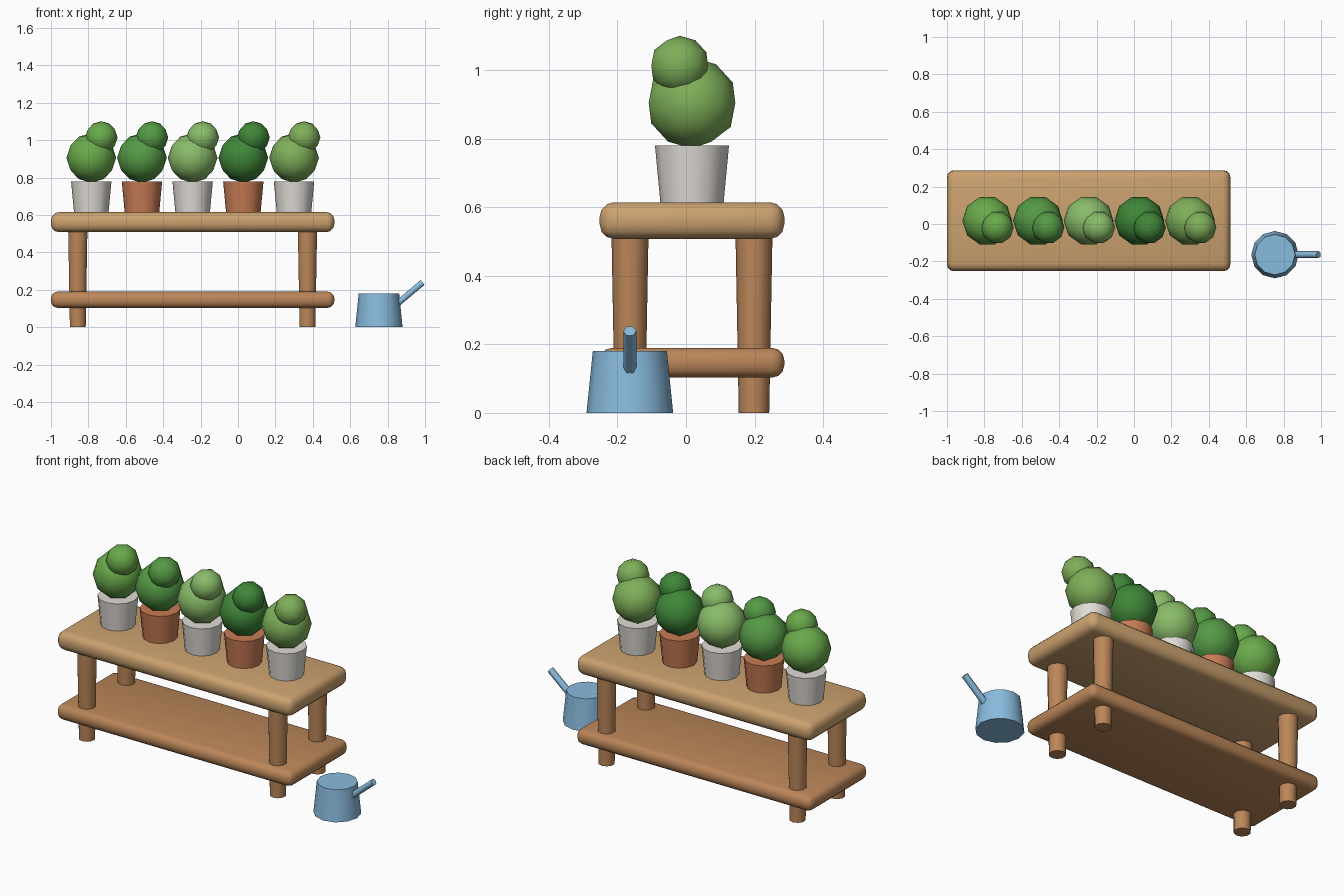
import bpy
from math import radians, pi, sin, cos

if "Cube" in bpy.data.objects:
    bpy.data.objects.remove(bpy.data.objects["Cube"])

CX, CY = -0.2425, 0.0175   # centre of the bench


def material(name, r, g, b):
    m = bpy.data.materials.new(name)
    m.diffuse_color = (r, g, b, 1)
    m.use_nodes = True
    m.node_tree.nodes["Principled BSDF"].inputs["Base Color"].default_value = m.diffuse_color
    return m


wood_light = material("light_wood", 0.60, 0.36, 0.16)
wood_dark = material("dark_wood", 0.50, 0.24, 0.10)
white = material("white_glaze", 0.75, 0.72, 0.67)
clay = material("terracotta", 0.58, 0.20, 0.09)
blue = material("blue_metal", 0.25, 0.50, 0.73)
greens = [material(f"leaf_{i}", *c) for i, c in enumerate([
    (0.14, 0.40, 0.07), (0.09, 0.32, 0.06), (0.25, 0.50, 0.14),
    (0.05, 0.24, 0.04), (0.21, 0.43, 0.10)])]


def finish(name, mat, angle=50):
    ob = bpy.context.object
    ob.name = name
    ob.data.materials.append(mat)
    bpy.ops.object.shade_smooth_by_angle(angle=radians(angle))
    return ob


def slab(name, z0, z1, bevel, mat):
    bpy.ops.mesh.primitive_cube_add(size=1, location=(CX, CY, (z0 + z1) / 2))
    ob = bpy.context.object
    ob.scale = (1.515, 0.539, z1 - z0)
    bpy.ops.object.transform_apply(location=False, rotation=False, scale=True)
    mod = ob.modifiers.new("bevel", 'BEVEL')
    mod.width, mod.segments = bevel, 3
    bpy.ops.object.modifier_apply(modifier=mod.name)
    finish(name, mat)


def taper(name, x, y, z0, z1, r0, r1, sides, mat):
    bpy.ops.mesh.primitive_cone_add(vertices=sides, radius1=r0, radius2=r1,
                                    depth=z1 - z0, location=(x, y, (z0 + z1) / 2))
    return finish(name, mat)


def ball(name, loc, r, mat):
    bpy.ops.mesh.primitive_ico_sphere_add(subdivisions=2, radius=r, location=loc,
                                          rotation=(0, 0, pi / 2))
    finish(name, mat)


# Bench: two rounded shelves on four tapered legs
slab("top_shelf", 0.508, 0.615, 0.042, wood_light)
slab("lower_shelf", 0.103, 0.19, 0.036, wood_dark)
for sx, side in ((-1, "left"), (1, "right")):
    for sy, end in ((-1, "front"), (1, "back")):
        taper(f"{end}_{side}_leg", CX + sx * 0.614, CY + sy * 0.181,
              0, 0.52, 0.0445, 0.054, 10, wood_dark)

# Row of potted topiary plants
for i, leaf in enumerate(greens):
    x = CX + (i - 2) * 0.271
    taper(f"pot_{i + 1}", x, CY, 0.61, 0.78, 0.092, 0.108, 12, clay if i % 2 else white)
    ball(f"foliage_{i + 1}", (x, CY, 0.905), 0.133, leaf)
    ball(f"foliage_tuft_{i + 1}", (x + 0.054, CY - 0.036, 1.014), 0.087, leaf)

# Watering can with a slanted spout
taper("watering_can_body", 0.7535, -0.164, 0, 0.181, 0.1265, 0.108, 12, blue)
tilt, length = radians(50), 0.20
tip = (0.987, -0.164, 0.239)
bpy.ops.mesh.primitive_cylinder_add(
    vertices=6, radius=0.019, depth=length, rotation=(0, tilt, 0),
    location=(tip[0] - sin(tilt) * length / 2, tip[1], tip[2] - cos(tilt) * length / 2))
finish("watering_can_spout", blue, 65)
